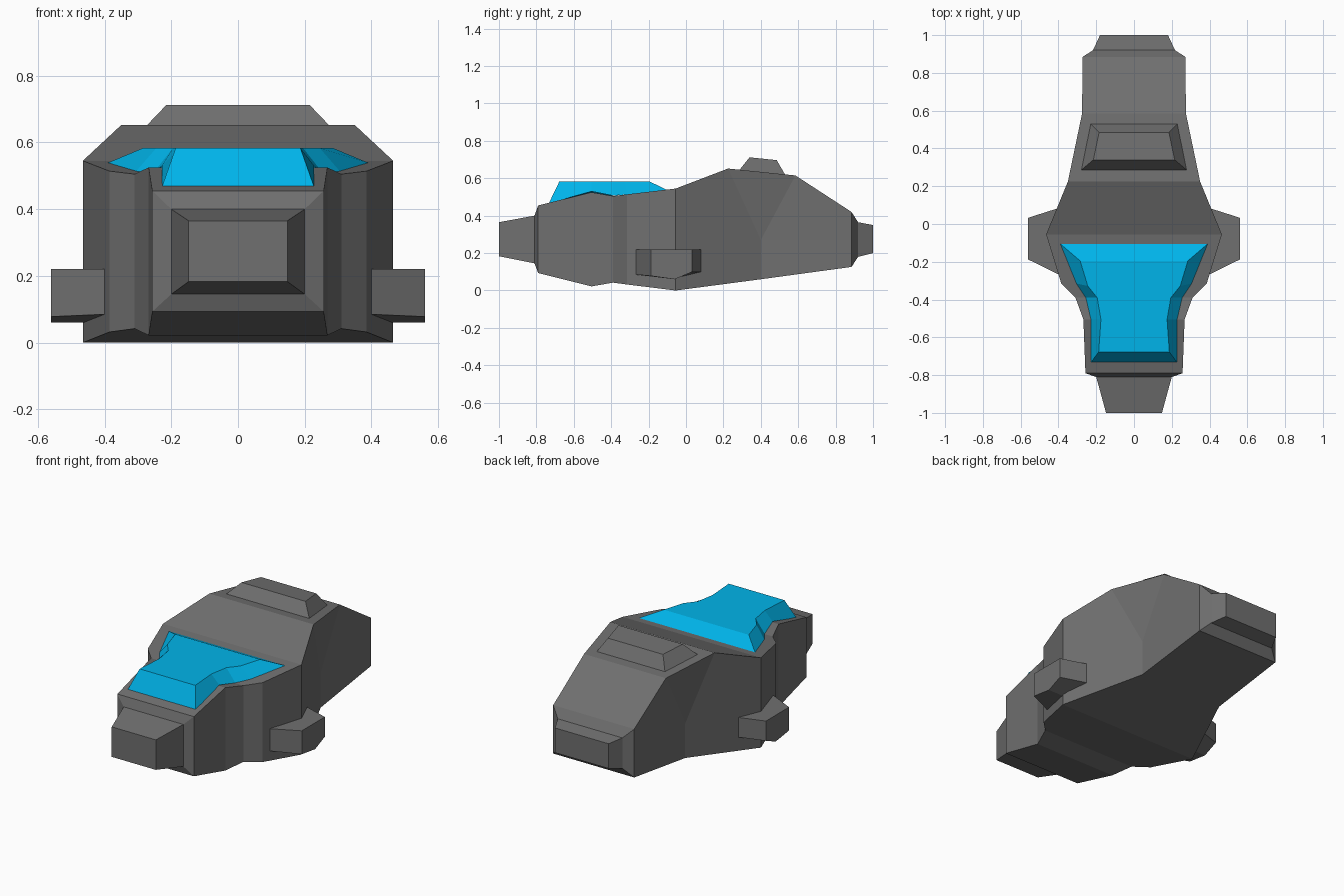
import bpy, bmesh

if "Cube" in bpy.data.objects:
    bpy.data.objects.remove(bpy.data.objects["Cube"])


def material(name, color):
    mat = bpy.data.materials.new(name)
    mat.diffuse_color = color
    mat.use_nodes = True
    mat.node_tree.nodes["Principled BSDF"].inputs["Base Color"].default_value = mat.diffuse_color
    return mat


GREY = material("dark_grey", (0.16, 0.16, 0.16, 1))
BLUE = material("blue_glass", (0.0, 0.456, 0.82, 1))


def loft(name, rings, mat=GREY):
    """Closed flat-shaded mesh skinned through matching rings of points."""
    bm = bmesh.new()
    vs = [[bm.verts.new(p) for p in ring] for ring in rings]
    n = len(vs[0])
    for a, b in zip(vs, vs[1:]):
        for i in range(n):
            j = (i + 1) % n
            bm.faces.new((a[i], a[j], b[j], b[i]))
    bm.faces.new(vs[0])
    bm.faces.new(vs[-1])
    bmesh.ops.remove_doubles(bm, verts=bm.verts, dist=1e-4)
    bmesh.ops.recalc_face_normals(bm, faces=bm.faces)
    me = bpy.data.meshes.new(name)
    bm.to_mesh(me)
    bm.free()
    me.materials.append(mat)
    ob = bpy.data.objects.new(name, me)
    bpy.context.collection.objects.link(ob)
    return ob


def mirrored(half):
    """Half outline of (x, y, z), closed by its mirror image in x."""
    return half + [(-x, y, z) for x, y, z in reversed(half)]


def section(y, w, z0, z1, low=None):
    """Box section with a waist line; low = (y, half width) of the lower part."""
    ly, lw = low or (y, w)
    waist = 0.27 if y > 0 else 0.22
    return mirrored([(lw, ly, z0), (lw, ly, waist), (w, y, z1)])


# Hull: sections (y, half width, bottom, top) from nose to tail;
# the lower side has a single knee below the two roof corners
knee = (0.40, 0.275)
hull = [
    (-1.00, 0.148, 0.183, 0.365), (-0.81, 0.20, 0.145, 0.40),
    (-0.79, 0.257, 0.093, 0.455), (-0.505, 0.268, 0.022, 0.525),
    (-0.39, 0.31, 0.042, 0.505), (-0.315, 0.385, 0.032, 0.514),
    (-0.055, 0.465, 0.0, 0.545), (0.225, 0.35, 0.06, 0.652, knee),
    (0.585, 0.275, 0.06, 0.615, knee), (0.885, 0.272, 0.126, 0.42),
    (0.92, 0.217, 0.18, 0.365), (1.00, 0.18, 0.20, 0.35),
]
loft("hull", [section(*s) for s in hull])

# Canopy: base follows the hull, top is flat
base = [(0.39, -0.105, 0.539), (0.305, -0.315, 0.514), (0.255, -0.39, 0.507),
        (0.228, -0.505, 0.53), (0.228, -0.733, 0.467)]
top = [(0.285, -0.195, 0.583), (0.245, -0.328, 0.583), (0.195, -0.39, 0.583),
       (0.175, -0.505, 0.583), (0.187, -0.677, 0.583)]
loft("canopy", [mirrored(base), mirrored(top)], BLUE)

# Raised hatch on the rear roof
loft("roof_hatch", [
    mirrored([(0.28, 0.285, 0.644), (0.23, 0.53, 0.619)]),
    mirrored([(0.215, 0.34, 0.712), (0.185, 0.485, 0.697)]),
])

# Side pods: five-sided sections tapering outwards
inner = [(-0.268, 0.22), (-0.268, 0.085), (-0.06, 0.06), (0.085, 0.10), (0.085, 0.22)]
outer = [(-0.188, 0.22), (-0.188, 0.078), (-0.06, 0.06), (0.033, 0.10), (0.033, 0.22)]
for side, s in (("left", -1), ("right", 1)):
    loft(side + "_pod", [[(s * x, y, z) for y, z in prof]
                         for x, prof in ((0.397, inner), (0.56, outer))])
